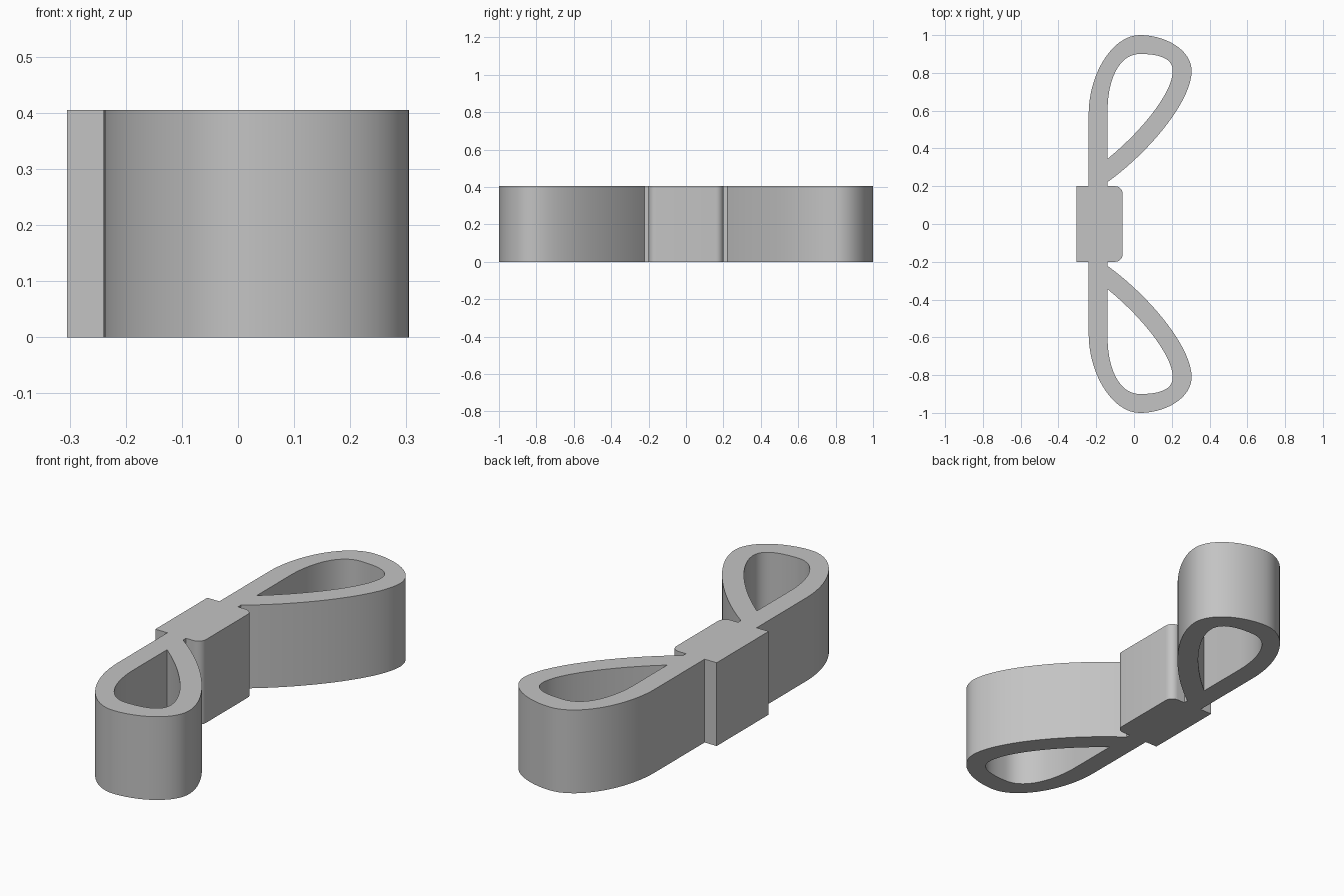
import bpy, bmesh, math
from mathutils import Vector
from mathutils.geometry import interpolate_bezier

cube = bpy.data.objects.get("Cube")
if cube:
    bpy.data.objects.remove(cube, do_unlink=True)

HEIGHT = 0.405
STEPS = 20

grey = bpy.data.materials.new("plain grey")
grey.use_nodes = True
colour = (0.55, 0.55, 0.55, 1)
grey.diffuse_color = colour
grey.node_tree.nodes["Principled BSDF"].inputs["Base Color"].default_value = colour


def path(start, *curves):
    """Chain of bezier curves, each given as handle, handle, end."""
    points = [Vector(start)]
    for h1, h2, end in curves:
        points += interpolate_bezier(points[-1], Vector(h1), Vector(h2), Vector(end), STEPS)[1:]
    return [(p.x, p.y) for p in points]


def prism(name, outlines):
    """Fill closed outlines (later ones are holes) and extrude them upwards."""
    bm = bmesh.new()
    edges = []
    for outline in outlines:
        verts = [bm.verts.new((x, y, 0)) for x, y in outline]
        edges += [bm.edges.new((a, b)) for a, b in zip(verts, verts[1:] + verts[:1])]
    bmesh.ops.triangle_fill(bm, edges=edges, use_beauty=True)
    top = bmesh.ops.extrude_face_region(bm, geom=bm.faces[:], use_keep_orig=True)["geom"]
    bmesh.ops.translate(bm, vec=(0, 0, HEIGHT),
                        verts=[v for v in top if isinstance(v, bmesh.types.BMVert)])
    bmesh.ops.recalc_face_normals(bm, faces=bm.faces[:])
    mesh = bpy.data.meshes.new(name)
    bm.to_mesh(mesh)
    bm.free()
    mesh.materials.append(grey)
    obj = bpy.data.objects.new(name, mesh)
    bpy.context.collection.objects.link(obj)
    bpy.ops.object.select_all(action='DESELECT')
    obj.select_set(True)
    bpy.context.view_layer.objects.active = obj
    bpy.ops.object.shade_smooth_by_angle(angle=math.radians(30))


# Teardrop loops: outer wall with a stub to the block, and the opening
outer = path((-0.24, 0.58),
             ((-0.24, 0.80), (-0.11, 1.0), (0.03, 1.0)),
             ((0.17, 1.0), (0.305, 0.92), (0.305, 0.81)),
             ((0.305, 0.65), (0.08, 0.38), (-0.14, 0.222)))
outer += [(-0.14, 0.2), (-0.24, 0.2)]
inner = path((-0.14, 0.6),
             ((-0.14, 0.76), (-0.08, 0.9), (0.03, 0.9)),
             ((0.13, 0.9), (0.205, 0.88), (0.205, 0.81)),
             ((0.205, 0.70), (0.05, 0.50), (-0.14, 0.345)))
for name, side in (("back_loop", 1), ("front_loop", -1)):
    prism(name, [[(x, y * side) for x, y in line] for line in (outer, inner)])

# Centre block with two rounded corners on its left side
R = 0.04
corner = [(-0.06 - R + R * math.sin(a), 0.2 - R + R * math.cos(a))
          for a in (math.pi / 2 * i / 8 for i in range(9))]
half = [(-0.305, 0.2)] + corner
prism("centre_block", [half + [(x, -y) for x, y in reversed(half)]])
